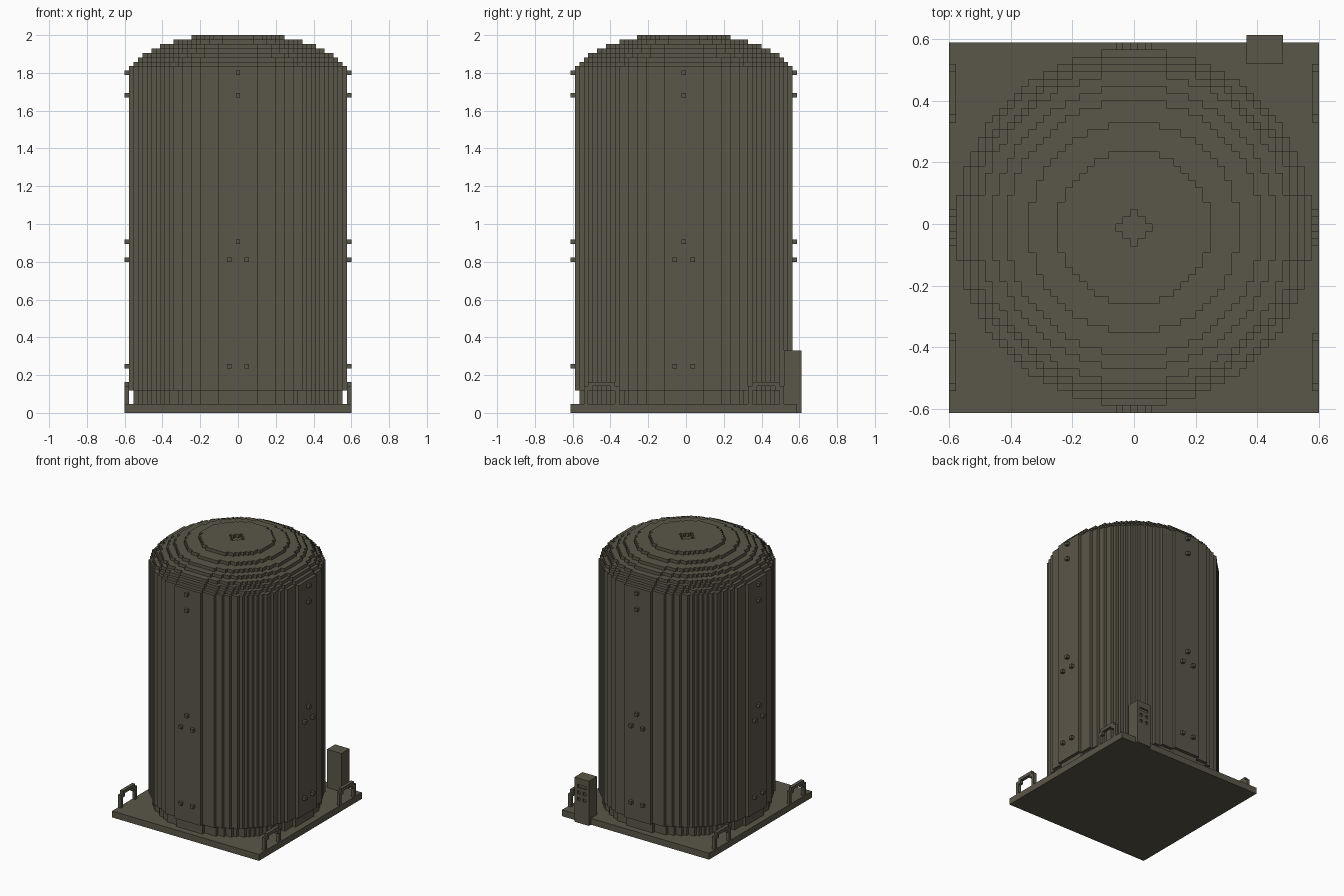
import bpy, bmesh
from mathutils import Vector

U = 2 / 85            # edge of one block
OFFSET_Y = -U / 2     # the tank and base sit half a block forward

cube = bpy.data.objects.get("Cube")
if cube:
    bpy.data.objects.remove(cube, do_unlink=True)

olive = bpy.data.materials.new("dull olive")
olive.use_nodes = True
colour = (0.102, 0.093, 0.065, 1)
olive.diffuse_color = colour
olive.node_tree.nodes["Principled BSDF"].inputs["Base Color"].default_value = colour


def prism(bm, cells, low, high, axis):
    """Extrude a set of 2D block cells from low to high along an axis."""
    cells = set(cells)
    others = [n for n in range(3) if n != axis]

    def point(a, b, h):
        p = Vector((0, 0, 0))
        p[others[0]], p[others[1]], p[axis] = a * U, b * U, h * U
        return bm.verts.new(p)

    def quad(*corners):
        bm.faces.new([point(*c) for c in corners])

    for a, b in cells:
        l, r, d, t = a - .5, a + .5, b - .5, b + .5
        for h in (low, high):
            quad((l, d, h), (r, d, h), (r, t, h), (l, t, h))
        sides = {(a - 1, b): ((l, d), (l, t)), (a + 1, b): ((r, d), (r, t)),
                 (a, b - 1): ((l, d), (r, d)), (a, b + 1): ((l, t), (r, t))}
        for neighbour, (p, q) in sides.items():
            if neighbour not in cells:
                quad((*p, low), (*q, low), (*q, high), (*p, high))


def build(name, *prisms):
    """Make one object from several prisms."""
    mesh = bpy.data.meshes.new(name)
    total = bmesh.new()
    for args in prisms:
        bm = bmesh.new()
        prism(bm, *args)
        bmesh.ops.remove_doubles(bm, verts=bm.verts, dist=U / 100)
        bmesh.ops.recalc_face_normals(bm, faces=bm.faces)
        bmesh.ops.dissolve_limit(bm, angle_limit=0.01, verts=bm.verts, edges=bm.edges)
        bmesh.ops.triangulate(bm, faces=[f for f in bm.faces if len(f.verts) > 4])
        part = bpy.data.meshes.new("part")
        bm.to_mesh(part)
        bm.free()
        total.from_mesh(part)
        bpy.data.meshes.remove(part)
    total.to_mesh(mesh)
    total.free()
    mesh.materials.append(olive)
    obj = bpy.data.objects.new(name, mesh)
    obj.location.y = OFFSET_Y
    bpy.context.collection.objects.link(obj)
    return obj


def disc(n):
    """Cells of a stepped circle reaching n blocks from its middle."""
    span = range(-n, n + 1)
    return {(i, j) for i in span for j in span if i * i + j * j <= (n + .5) ** 2}


def block(a0, a1, b0, b1):
    return {(a, b) for a in range(a0, a1 + 1) for b in range(b0, b1 + 1)}


# Base plate
build("base_plate", (block(-25, 25, -25, 25), 0, 2, 2))

# Tank body with a narrower foot
build("tank_foot", (disc(23), 2, 5, 2))
build("tank_body", (disc(24), 5, 78, 2))

# Domed roof in one-block steps, with a diamond recess in the highest step
for step, radius in enumerate((23, 22, 21, 19, 17, 14)):
    build(f"roof_step_{step + 1}", (disc(radius), 78 + step, 79 + step, 2))
recess = {(i, j) for i, j in disc(3) if abs(i) + abs(j) <= 2}
build("roof_cap", (disc(10) - recess, 84, 85, 2))

# Bolts on four sides
bolt_places = [(0, 76.5), (0, 71.5), (0, 38.5), (-2, 34.5), (2, 34.5), (-2, 10.5), (2, 10.5)]
for axis, names in enumerate((("right", "left"), ("front", "back"))):
    for name, low in zip(names, (-25.5, 24.5)):
        build(f"{name}_bolts", *(([place], low, low + 1, axis) for place in bolt_places))

# Carrying handles: stepped arches on the side edges of the base
arch = {(j, k + .5) for j, k in block(15, 22, 2, 6)}
arch -= {(j, k + .5) for j, k in block(16, 21, 2, 4)}
arch -= {(j, 5.5) for j in range(17, 21)}
arch -= {(15, 6.5), (22, 6.5)}
for side, low in (("right", -25.5), ("left", 24.5)):
    for end, sign in (("front", -1), ("back", 1)):
        build(f"{end}_{side}_handle", ({(sign * j, k) for j, k in arch}, low, low + 1, 0))

# Control box with a recessed display and four recessed buttons at the back
panel = {(i, k + .5) for i, k in block(16, 20, 0, 13)}
holes = {(i, 11.5) for i in (17, 18, 19)} | {(i, k) for i in (17, 19) for k in (9.5, 7.5)}
build("control_box", (panel, 22.5, 26, 1), (panel - holes, 26, 26.5, 1))
